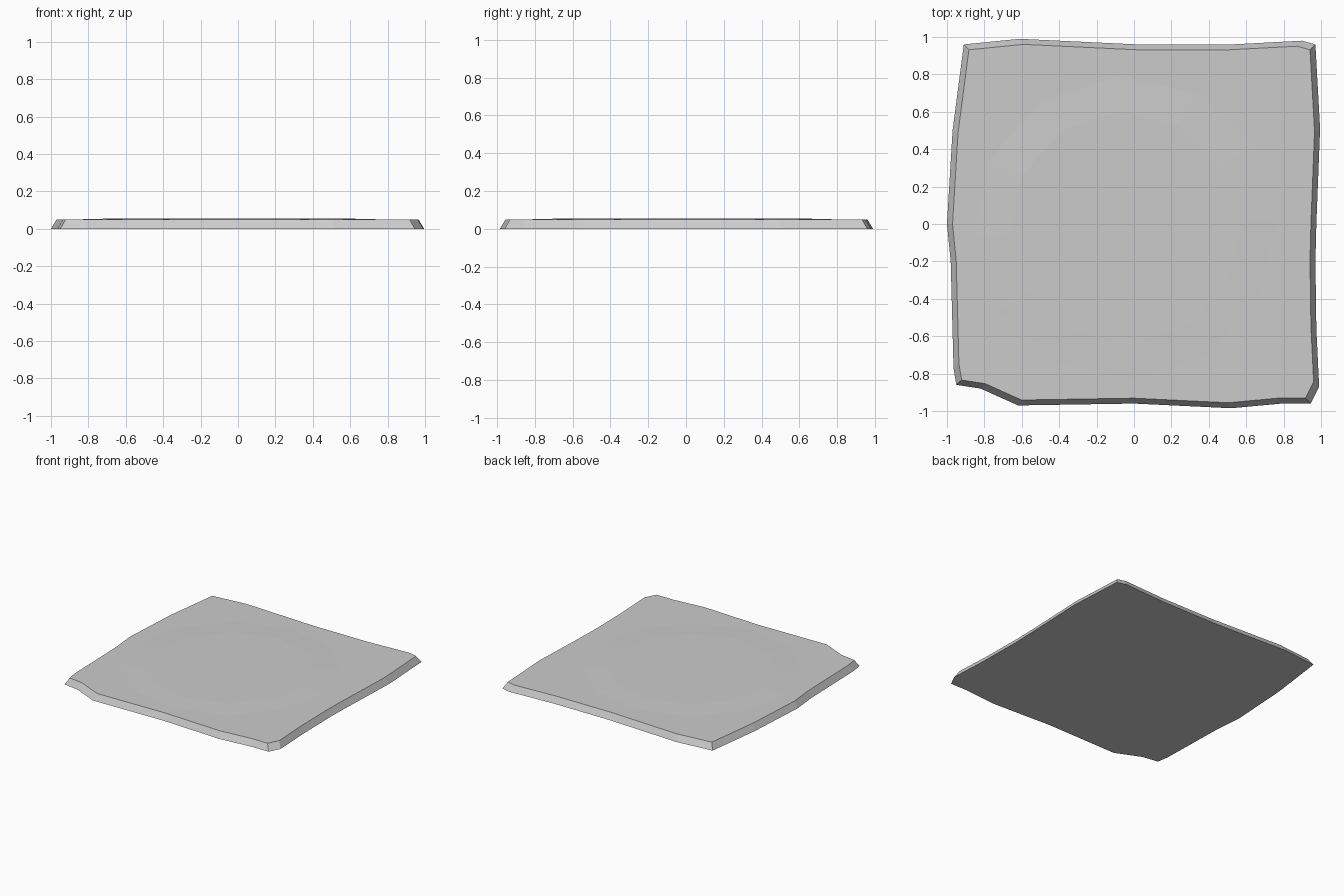
import bpy, bmesh
from math import cos, sin, radians

if "Cube" in bpy.data.objects:
    bpy.data.objects.remove(bpy.data.objects["Cube"])

# Irregular plan outline of the stone slab, clockwise from the back left corner
OUTLINE = [(-0.91, 0.96), (-0.61, 0.99), (0.02, 0.96), (0.52, 0.96), (0.90, 0.98),
           (0.97, 0.96), (0.995, 0.51), (0.975, 0.0), (0.97, -0.2), (0.975, -0.56),
           (0.99, -0.87), (0.945, -0.96), (0.79, -0.96), (0.52, -0.985), (0.0, -0.96),
           (-0.62, -0.97), (-0.82, -0.88), (-0.95, -0.86), (-0.965, -0.77),
           (-0.98, -0.2), (-1.0, 0.0), (-0.97, 0.5)]


def frustum(name, base, top, z0, z1):
    """Closed solid between two outlines with equal point counts."""
    bm = bmesh.new()
    low = [bm.verts.new((x, y, z0)) for x, y in base]
    high = [bm.verts.new((x, y, z1)) for x, y in top]
    n = len(base)
    for i in range(n):
        j = (i + 1) % n
        bm.faces.new((low[i], low[j], high[j], high[i]))
    bm.faces.new(low)
    bm.faces.new(high)
    bmesh.ops.recalc_face_normals(bm, faces=bm.faces[:])
    me = bpy.data.meshes.new(name)
    bm.to_mesh(me)
    bm.free()
    ob = bpy.data.objects.new(name, me)
    bpy.context.collection.objects.link(ob)
    return ob


def ring(r, cx=-0.047, cy=-0.02, sides=12, start=93):
    return [(cx + r * cos(radians(start + 360 * i / sides)),
             cy + r * sin(radians(start + 360 * i / sides))) for i in range(sides)]


# Slab with sloping sides
frustum("stone_slab", OUTLINE, [(x * 0.97, y * 0.97) for x, y in OUTLINE], 0.0, 0.05)

# Barely raised twelve-sided disc on top
frustum("raised_disc", ring(0.81), ring(0.62), 0.0502, 0.055)
